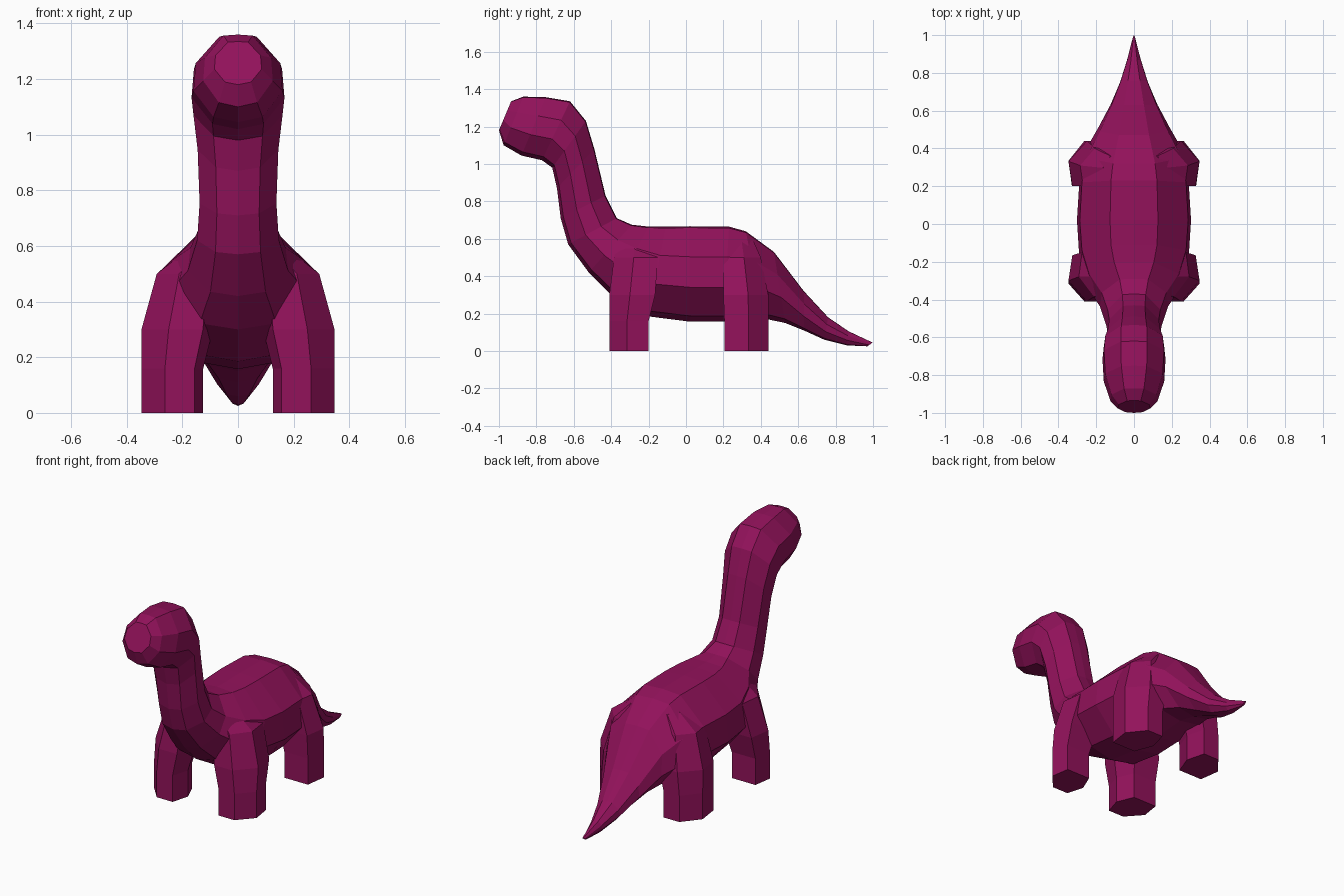
import bpy, bmesh

skin = bpy.data.materials.new("plum_skin")
skin.diffuse_color = (0.29, 0.006, 0.105, 1)


def loft(name, rings):
    """Skin equal-sized point rings into one closed, flat-shaded mesh."""
    bm = bmesh.new()
    loops = [[bm.verts.new(p) for p in r] for r in rings]
    n = len(loops[0])
    for a, b in zip(loops, loops[1:]):
        for i in range(n):
            j = (i + 1) % n
            bm.faces.new((a[i], a[j], b[j], b[i]))
    bm.faces.new(loops[0])
    bm.faces.new(loops[-1])
    bmesh.ops.recalc_face_normals(bm, faces=bm.faces[:])
    me = bpy.data.meshes.new(name)
    bm.to_mesh(me)
    bm.free()
    me.materials.append(skin)
    ob = bpy.data.objects.new(name, me)
    bpy.context.collection.objects.link(ob)
    return ob


# Ten-sided cross-section: (width fraction, height fraction)
half = [(0, 1), (.42, .985), (.95, .68), (1, .36), (.55, .06), (0, 0)]
section = half + [(-x, t) for x, t in half[-2:0:-1]]

# Body stations, snout to tail tip: top y, top z, bottom y, bottom z, half width
stations = [
    (-.935, 1.335, -1.0, 1.18, .085),
    (-.87, 1.36, -.975, 1.10, .125),
    (-.75, 1.357, -.88, 1.045, .16),
    (-.62, 1.335, -.77, 1.02, .167),
    (-.535, 1.23, -.715, .98, .16),
    (-.49, 1.08, -.69, .87, .145),
    (-.43, .83, -.67, .71, .138),
    (-.37, .71, -.63, .57, .147),
    (-.29, .675, -.52, .42, .18),
    (-.20, .665, -.40, .30, .25),
    (-.11, .665, -.20, .185, .29),
    (.02, .667, .02, .157, .302),
    (.23, .665, .20, .157, .29),
    (.32, .64, .41, .175, .265),
    (.47, .53, .53, .15, .19),
    (.63, .32, .63, .11, .125),
    (.76, .18, .74, .06, .075),
    (.87, .105, .86, .03, .038),
    (.998, .045, .97, .025, .006),
]
loft("body", [[(w * x, by + (ty - by) * t, bz + (tz - bz) * t) for x, t in section]
              for ty, tz, by, bz, w in stations])

# Hexagonal leg: (x fraction, y fraction), inner to outer and mid-body to end
hexagon = [(1, .55), (.62, 1), (.14, 1), (0, .5), (.2, 0), (.92, 0)]


def leg(name, side, levels):
    loft(name, [[(side * (x0 + (x1 - x0) * u), y0 + (y1 - y0) * v, z)
                 for u, v in hexagon] for x0, x1, y0, y1, z in levels])


# Levels: inner x, outer x, y nearest mid-body, y at the end, z
front = [(.125, .347, -.20, -.41, 0), (.125, .347, -.20, -.41, .16),
         (.09, .347, -.165, -.41, .30), (.08, .292, -.15, -.385, .50),
         (.06, .165, -.17, -.36, .60)]
rear = [(.125, .347, .205, .44, 0), (.125, .347, .205, .44, .16),
        (.09, .347, .20, .44, .30), (.08, .285, .20, .40, .50),
        (.06, .165, .22, .36, .59)]
for side, label in ((1, "right"), (-1, "left")):
    leg("front_leg_" + label, side, front)
    leg("rear_leg_" + label, side, rear)
